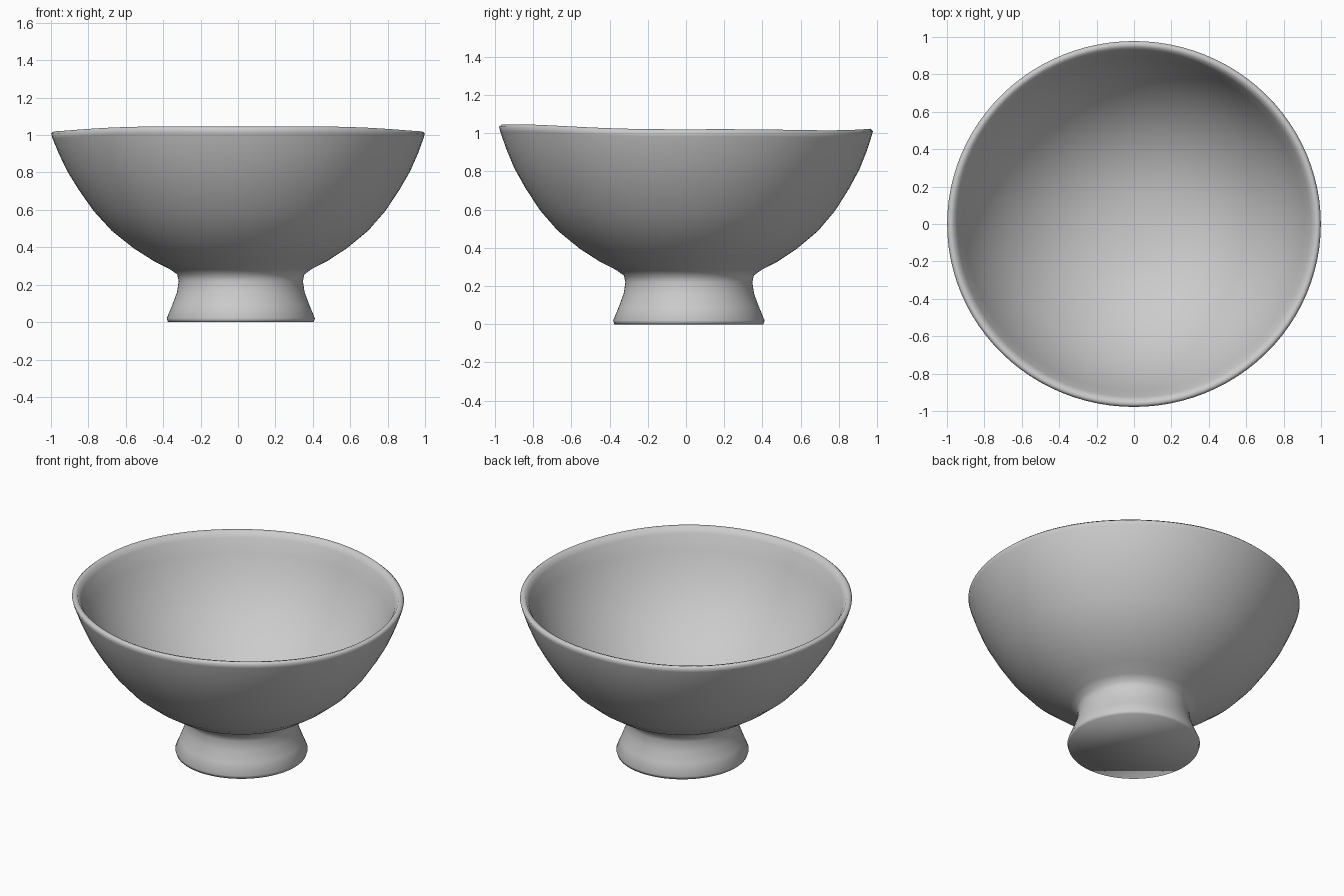
import bpy
import bmesh
from math import sin, cos, tau

cube = bpy.data.objects.get("Cube")
if cube:
    bpy.data.objects.remove(cube)

# Unglazed grey clay
clay = bpy.data.materials.new("grey_clay")
clay.use_nodes = True
colour = (0.6, 0.6, 0.6, 1)
clay.diffuse_color = colour
clay.node_tree.nodes["Principled BSDF"].inputs["Base Color"].default_value = colour

SEGMENTS = 96

# Radius and height, from the underside of the foot, over the rim, to the bowl floor
profile = [
    (0.39, 0), (0.396, 0.02), (0.367, 0.09), (0.341, 0.16), (0.332, 0.22),
    (0.34, 0.255), (0.38, 0.284), (0.465, 0.327), (0.57, 0.395), (0.685, 0.488),
    (0.78, 0.595), (0.858, 0.71), (0.917, 0.81), (0.962, 0.91), (0.992, 0.99),
    (0.999, 1.015), (0.985, 1.027), (0.965, 1.022), (0.945, 0.99),
    (0.91, 0.90), (0.865, 0.80), (0.80, 0.69), (0.72, 0.585), (0.61, 0.477),
    (0.50, 0.398), (0.38, 0.335), (0.25, 0.293), (0.12, 0.272),
]


def shaped_point(radius, height, angle):
    """Turn a profile point, adding the slightly uneven hand-thrown form."""
    upper = max(0, min(1, (height - 0.25) / 0.75))
    low = 1 - upper
    x = radius * cos(angle) + 0.015 * low
    y = radius * sin(angle) * (1 - 0.021 * upper) + 0.015 * low
    tilt = -0.014 * sin(angle) - 0.007 * cos(2 * angle) + 0.003 * sin(5 * angle)
    return x, y, height + tilt * upper ** 3


# Footed bowl, turned as one closed surface
bm = bmesh.new()
rings = []
for radius, height in profile:
    rings.append([bm.verts.new(shaped_point(radius, height, tau * i / SEGMENTS))
                  for i in range(SEGMENTS)])
for lower, upper in zip(rings, rings[1:]):
    for i in range(SEGMENTS):
        j = (i + 1) % SEGMENTS
        bm.faces.new((lower[i], lower[j], upper[j], upper[i]))

# Flat underside and bowl floor
bm.faces.new(reversed(rings[0]))
floor = bm.verts.new((0.015, 0.015, 0.268))
for i in range(SEGMENTS):
    bm.faces.new((rings[-1][i], rings[-1][(i + 1) % SEGMENTS], floor))
bmesh.ops.recalc_face_normals(bm, faces=bm.faces)

mesh = bpy.data.meshes.new("footed_bowl")
bm.to_mesh(mesh)
bm.free()
mesh.materials.append(clay)
mesh.shade_smooth()
bowl = bpy.data.objects.new("footed_bowl", mesh)
bpy.context.collection.objects.link(bowl)
